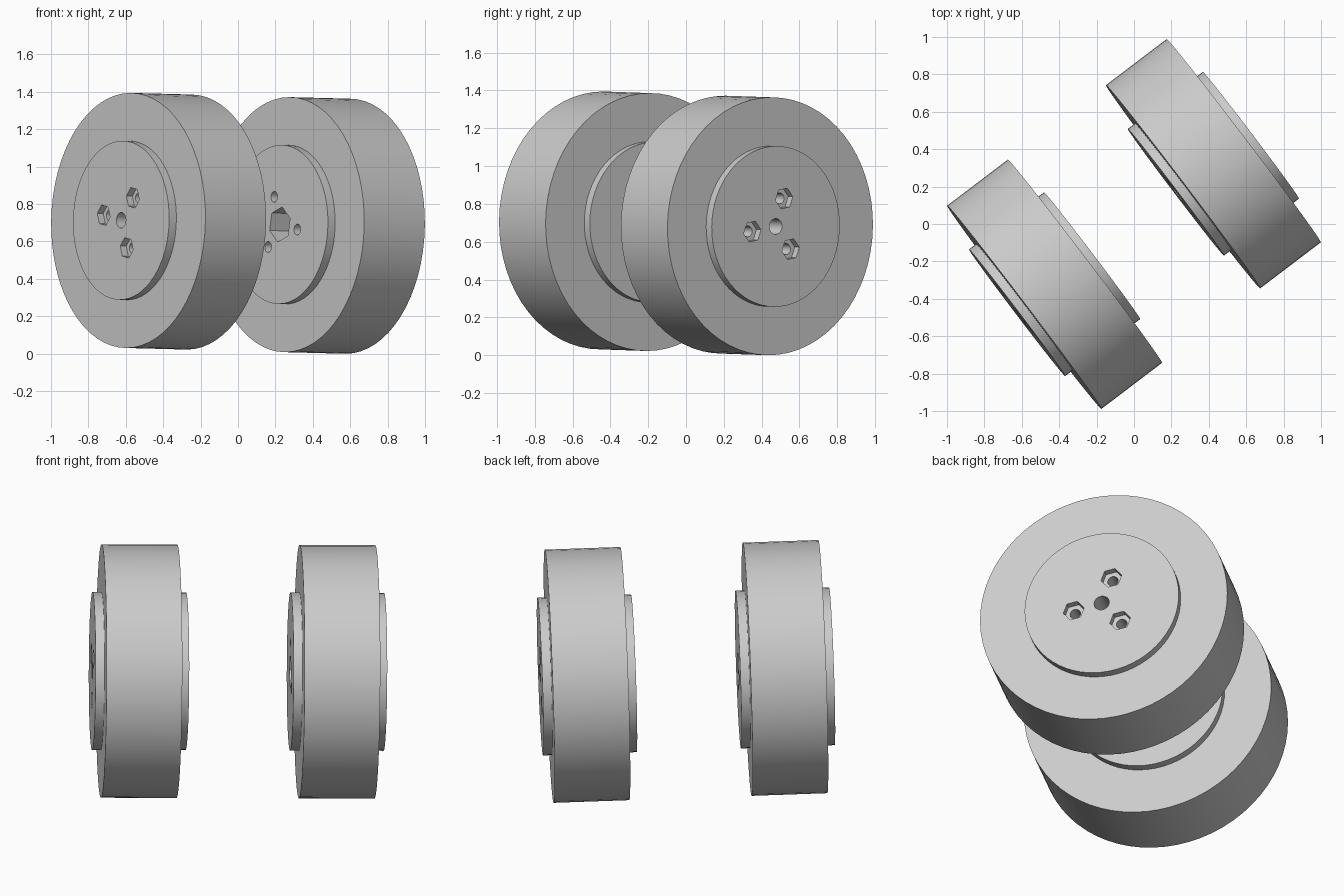
import bpy, bmesh
from math import radians, cos, sin, pi
from mathutils import Matrix, Vector

cube = bpy.data.objects.get("Cube")
if cube:
    bpy.data.objects.remove(cube)

TIRE_R, HUB_R = 0.682, 0.425
TIRE_HALF, HUB_HALF = 0.2035, 0.252
SEGMENTS = 64

grey = bpy.data.materials.new("light_grey")
grey.use_nodes = True
grey.diffuse_color = (0.6, 0.6, 0.6, 1)
grey.node_tree.nodes["Principled BSDF"].inputs["Base Color"].default_value = (0.6, 0.6, 0.6, 1)

# Shared axle line: heading in plan, with a slight downward slope
heading, slope = radians(37.2), radians(1.2)
axle = Vector((cos(heading) * cos(slope), sin(heading) * cos(slope), -sin(slope)))
across = Vector((sin(heading), -cos(heading), 0))
face = -axle
upward = face.cross(across)
FRAME = Matrix((across, upward, face)).transposed().to_4x4()


def make_object(name, bm):
    bmesh.ops.recalc_face_normals(bm, faces=bm.faces)
    mesh = bpy.data.meshes.new(name)
    bm.to_mesh(mesh)
    bm.free()
    obj = bpy.data.objects.new(name, mesh)
    mesh.materials.append(grey)
    bpy.context.collection.objects.link(obj)
    return obj


def prism(name, radius, z0, z1, sides, centre=(0, 0), turn=0):
    """Prism along local z; its first corner points at the angle turn."""
    bm = bmesh.new()
    angles = [turn + 2 * pi * i / sides for i in range(sides)]
    low, high = [[bm.verts.new((centre[0] + radius * cos(a),
                                centre[1] + radius * sin(a), z)) for a in angles]
                 for z in (z0, z1)]
    bm.faces.new(low)
    bm.faces.new(high)
    for i in range(sides):
        bm.faces.new((low[i - 1], low[i], high[i], high[i - 1]))
    return make_object(name, bm)


def ring(name, inner, outer, half):
    """Square-edged ring, spun around local z."""
    bm = bmesh.new()
    corners = [(inner, -half), (outer, -half), (outer, half), (inner, half)]
    verts = [bm.verts.new((r, 0, z)) for r, z in corners]
    edges = [bm.edges.new((verts[i], verts[i - 1])) for i in range(4)]
    bmesh.ops.spin(bm, geom=verts + edges, cent=(0, 0, 0), axis=(0, 0, 1),
                   angle=2 * pi, steps=SEGMENTS)
    bmesh.ops.remove_doubles(bm, verts=bm.verts, dist=0.0001)
    return make_object(name, bm)


def cut(obj, cutter):
    mod = obj.modifiers.new("cut", "BOOLEAN")
    mod.operation = "DIFFERENCE"
    mod.solver = "EXACT"
    mod.object = cutter
    bpy.context.view_layer.objects.active = obj
    bpy.ops.object.modifier_apply(modifier=mod.name)
    bpy.data.objects.remove(cutter)


def finish(obj, place):
    obj.matrix_world = place
    bpy.ops.object.select_all(action="DESELECT")
    obj.select_set(True)
    bpy.context.view_layer.objects.active = obj
    bpy.ops.object.shade_smooth_by_angle(angle=radians(30))


def wheel(name, outer, first_bolt):
    """outer is the sign of the local z side that carries the nut pockets."""
    tire = ring(name + "_tire", HUB_R, TIRE_R, TIRE_HALF)
    hub = prism(name + "_hub", HUB_R, -HUB_HALF, HUB_HALF, SEGMENTS)

    # Centre bore, with a deep hexagonal socket on the inner side
    cut(hub, prism("bore", 0.042, -0.4, 0.4, 24))
    ends = sorted((-outer * 0.4, outer * 0.05))
    cut(hub, prism("socket", 0.095, *ends, 6, turn=first_bolt + pi / 6))

    # Three bolt holes, with nut pockets on the outer side
    for i in range(3):
        angle = first_bolt + i * 2 * pi / 3
        centre = (0.157 * cos(angle), 0.157 * sin(angle))
        ends = sorted((outer * (HUB_HALF - 0.04), outer * 0.4))
        cut(hub, prism("pocket", 0.058, *ends, 6, centre, angle))
        cut(hub, prism("bolt_hole", 0.029, -0.4, 0.4, 20, centre))

    place = Matrix.Translation(Vector((0, 0, 0.697)) - axle * outer * 0.533) @ FRAME
    for part in (tire, hub):
        finish(part, place)


wheel("front_wheel", 1, radians(50))
wheel("back_wheel", -1, radians(110))
